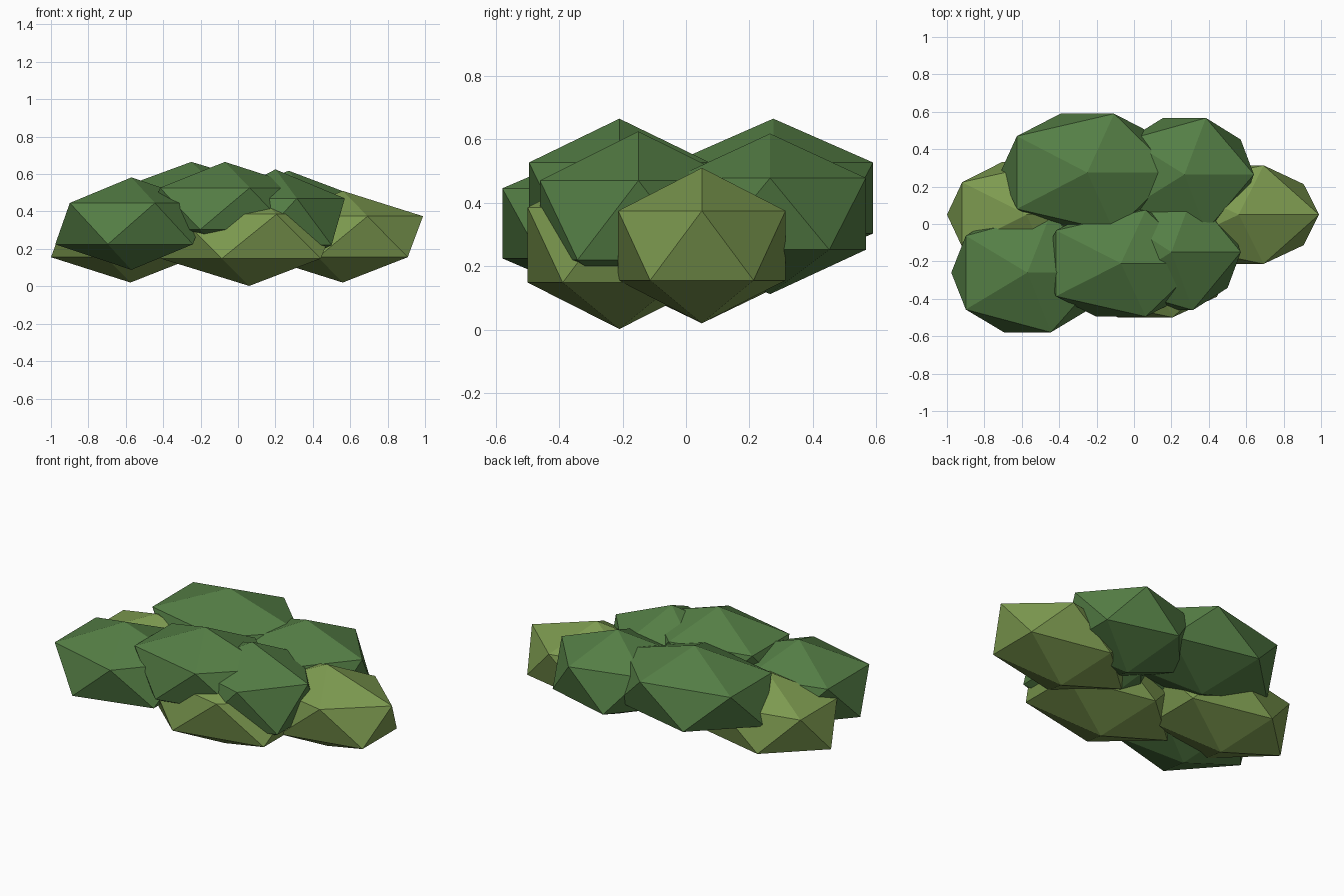
import bpy
from mathutils import Matrix

default = bpy.data.objects.get("Cube")
if default:
    bpy.data.objects.remove(default, do_unlink=True)


def make_material(name, rgb):
    mat = bpy.data.materials.new(name)
    mat.use_nodes = True
    color = (*rgb, 1.0)
    mat.diffuse_color = color
    bsdf = next(n for n in mat.node_tree.nodes if n.type == "BSDF_PRINCIPLED")
    bsdf.inputs["Base Color"].default_value = color
    bsdf.inputs["Roughness"].default_value = 0.9
    return mat


dark_green = make_material("dark_green", (0.09, 0.21, 0.06))
light_green = make_material("light_green", (0.205, 0.325, 0.08))


def leaf_clump(name, center, radii, mat):
    """Faceted icosahedron clump, stretched along each axis."""
    bpy.ops.mesh.primitive_ico_sphere_add(subdivisions=1, radius=1)
    clump = bpy.context.object
    clump.name = name
    clump.data.transform(Matrix.Diagonal((*radii, 1.0)))
    clump.location = center
    clump.data.materials.append(mat)
    bpy.ops.object.shade_flat()


# Low, light clumps
leaf_clump("light_clump_left", (0.56, 0.05, 0.265), (0.48, 0.31, 0.245), light_green)
leaf_clump("light_clump_front", (0.06, -0.21, 0.267), (0.53, 0.34, 0.265), light_green)
leaf_clump("light_clump_right", (-0.575, 0.05, 0.265), (0.475, 0.33, 0.245), light_green)

# Upper, dark clumps
leaf_clump("dark_clump_back_right", (-0.25, 0.275, 0.415), (0.52, 0.37, 0.25), dark_green)
leaf_clump("dark_clump_back_left", (0.27, 0.265, 0.365), (0.415, 0.355, 0.253), dark_green)
leaf_clump("dark_clump_front_middle", (-0.07, -0.21, 0.415), (0.48, 0.335, 0.25), dark_green)
leaf_clump("dark_clump_front_left", (0.2, -0.15, 0.345), (0.415, 0.365, 0.28), dark_green)
leaf_clump("dark_clump_front_right", (-0.57, -0.26, 0.335), (0.455, 0.375, 0.247), dark_green)
